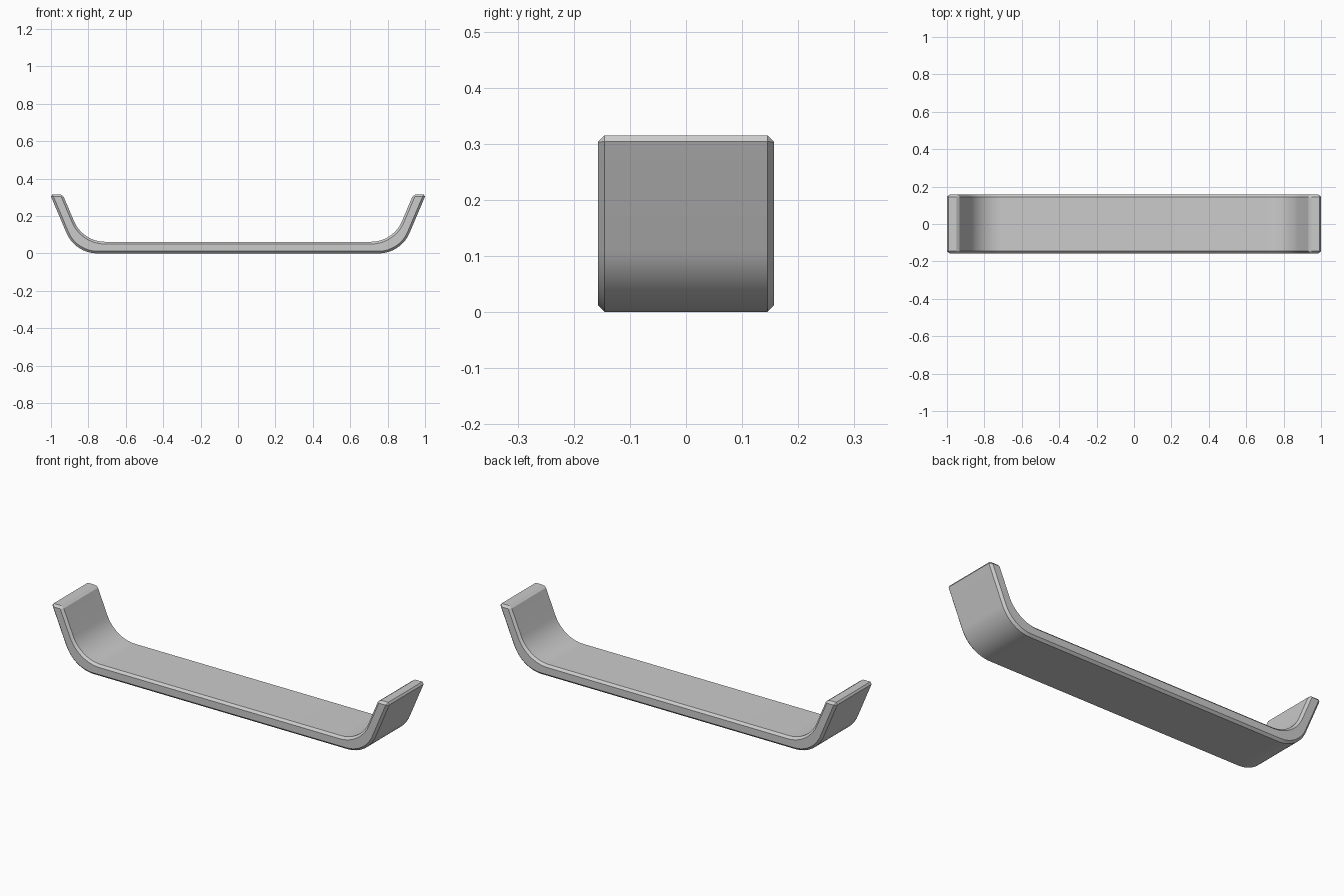
import bpy, bmesh
from math import radians, sin, cos, tan

if "Cube" in bpy.data.objects:
    bpy.data.objects.remove(bpy.data.objects["Cube"])

HALF_WIDTH = 0.157
HEIGHT = 0.315
THICK = 0.062
CHAMFER = 0.012
SLOPE = radians(67)      # angle of the raised ends
RADIUS = 0.18            # bend radius
TOP_X = 1 + CHAMFER * cos(SLOPE)


def half_line(z0, top_x, steps=16):
    """Right half of a bent strip line: flat, bend arc, sloped end."""
    corner = top_x - (HEIGHT - z0) / tan(SLOPE)
    start = corner - RADIUS * tan(SLOPE / 2)
    pts = []
    for i in range(steps + 1):
        a = SLOPE * i / steps
        pts.append((start + RADIUS * sin(a), z0 + RADIUS * (1 - cos(a))))
    return pts + [(top_x, HEIGHT)]


# Side profile: outer line, inner line, mirrored to the left
outer = half_line(0.0, TOP_X)
inner = half_line(THICK, TOP_X - THICK / sin(SLOPE))
right = outer + inner[::-1]
profile = right + [(-x, z) for x, z in right[::-1]]

# Extrude the profile across the width
bm = bmesh.new()
face = bm.faces.new([bm.verts.new((x, -HALF_WIDTH, z)) for x, z in profile])
res = bmesh.ops.extrude_face_region(bm, geom=[face])
moved = [g for g in res["geom"] if isinstance(g, bmesh.types.BMVert)]
bmesh.ops.translate(bm, verts=moved, vec=(0, 2 * HALF_WIDTH, 0))
bmesh.ops.recalc_face_normals(bm, faces=bm.faces)
mesh = bpy.data.meshes.new("bent_handle")
bm.to_mesh(mesh)
bm.free()
handle = bpy.data.objects.new("bent_handle", mesh)
bpy.context.collection.objects.link(handle)
bpy.context.view_layer.objects.active = handle
handle.select_set(True)

# Chamfer all sharp edges, smooth only the bends
bev = handle.modifiers.new("chamfer", 'BEVEL')
bev.width = CHAMFER
bev.segments = 1
bev.limit_method = 'ANGLE'
bev.angle_limit = radians(30)
bev.use_clamp_overlap = False
bpy.ops.object.modifier_apply(modifier=bev.name)
bpy.ops.object.shade_smooth_by_angle(angle=radians(20))
